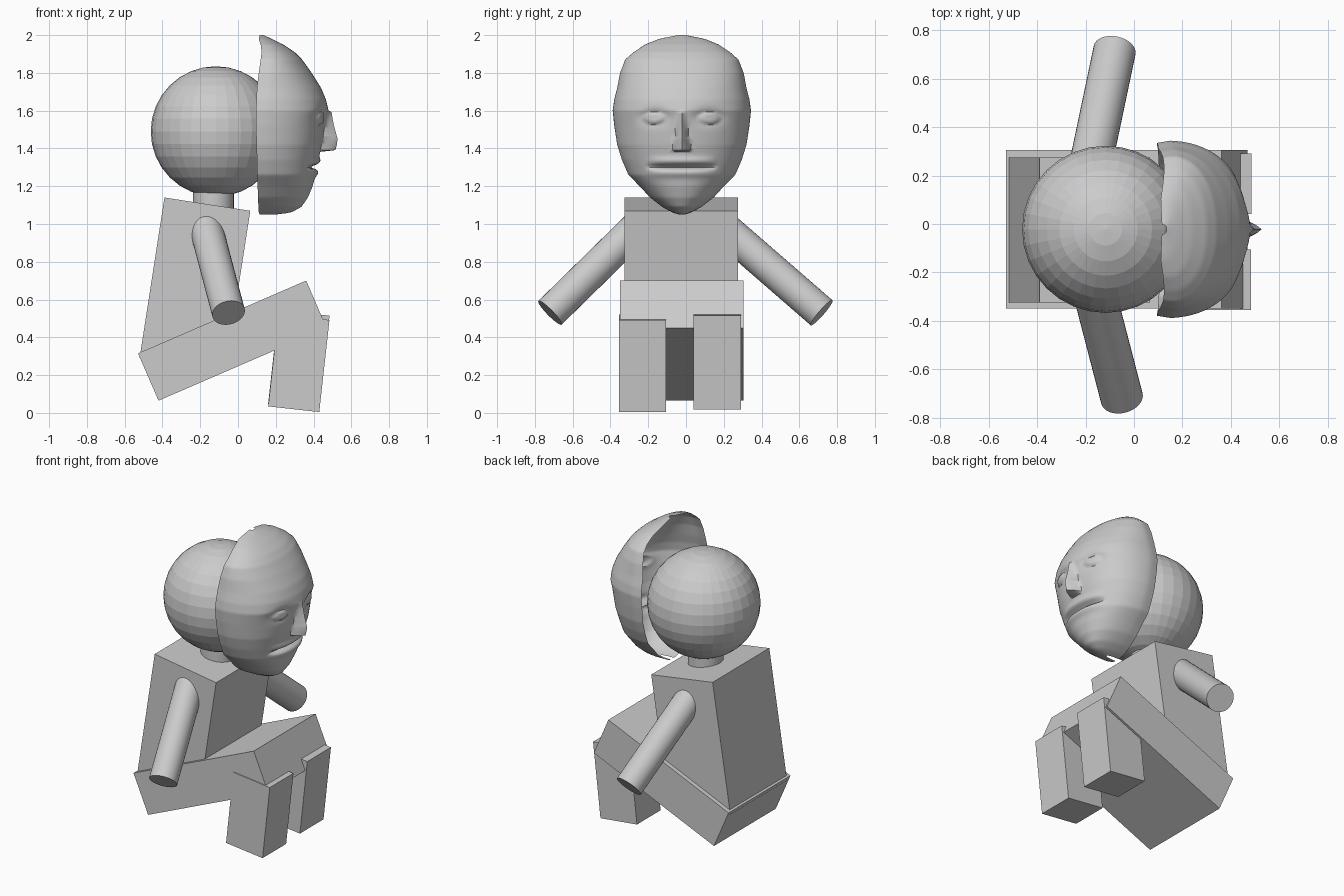
import bpy, math
from math import exp, sin, cos, pi, radians
from mathutils import Vector

if "Cube" in bpy.data.objects:
    bpy.data.objects.remove(bpy.data.objects["Cube"])

MID = -0.022  # body centre line in y


def box(name, centre, size, tilt):
    bpy.ops.mesh.primitive_cube_add(size=1, location=centre, rotation=(0, radians(tilt), 0))
    ob = bpy.context.object
    ob.name = name
    ob.scale = size
    return ob


def rod(name, a, b, radius):
    a, b = Vector(a), Vector(b)
    bpy.ops.mesh.primitive_cylinder_add(vertices=32, radius=radius, depth=(b - a).length,
                                        location=(a + b) / 2)
    ob = bpy.context.object
    ob.name = name
    ob.rotation_euler = (b - a).to_track_quat('Z', 'Y').to_euler()
    bpy.ops.object.shade_smooth_by_angle(angle=radians(40))
    return ob


def lerp_table(table, z):
    for (z0, *a), (z1, *b) in zip(table, table[1:]):
        if z <= z1:
            t = max(0, (z - z0) / (z1 - z0))
            return [p + (q - p) * t for p, q in zip(a, b)]
    return list(table[-1][1:])


# Seated body
box("torso", (-0.228, -0.025, 0.68), (0.46, 0.60, 0.86), 8.8)
box("thighs", (-0.03, MID, 0.3825), (0.97, 0.655, 0.273), -23.4)
box("lower_leg_right", (0.322, -0.23, 0.263), (0.272, 0.25, 0.49), 6.3)
box("lower_leg_left", (0.322, 0.166, 0.281), (0.272, 0.25, 0.50), 6.3)

# Arms run from inside the shoulders to the open hands' ends
rod("arm_right", (-0.185, -0.20, 1.04), (-0.05, -0.72, 0.53), 0.088)
rod("arm_left", (-0.193, 0.18, 0.997), (-0.08, 0.718, 0.53), 0.088)

# Neck and ball head
rod("neck", (-0.13, MID, 1.0), (-0.13, MID, 1.22), 0.108)
bpy.ops.mesh.primitive_uv_sphere_add(segments=32, ring_count=16, radius=0.345,
                                     location=(-0.117, MID, 1.49))
bpy.context.object.name = "head"

# Mask outline: height, half width, front x, rim x
OUTLINE = [
    (1.05, 0.015, 0.20, 0.115), (1.06, 0.05, 0.28, 0.11), (1.09, 0.105, 0.335, 0.108),
    (1.14, 0.17, 0.37, 0.106), (1.20, 0.225, 0.395, 0.104), (1.26, 0.285, 0.41, 0.102),
    (1.34, 0.32, 0.425, 0.10), (1.42, 0.345, 0.445, 0.098), (1.52, 0.36, 0.46, 0.095),
    (1.60, 0.368, 0.48, 0.095), (1.66, 0.36, 0.465, 0.098), (1.72, 0.345, 0.44, 0.10),
    (1.80, 0.33, 0.39, 0.11), (1.87, 0.305, 0.34, 0.12), (1.91, 0.26, 0.30, 0.125),
    (1.95, 0.20, 0.24, 0.12), (1.98, 0.125, 0.18, 0.11), (2.0, 0.02, 0.135, 0.115)]


def bump(d, width):
    return exp(-(d / width) ** 2)


def features(y, z):
    """Forward offset of the face at a point"""
    off = 0
    # nose wedge, widening and rising to a flat underside
    if 1.385 <= z <= 1.60:
        t = (1.60 - z) / 0.215
        half = 0.018 + 0.034 * t ** 1.5
        rise = min(0.078, 0.015 + 0.09 * t)
        off += rise * max(0, 1 - (abs(y) / half) ** 1.6)
    # eye sockets with bulging eyes
    for side in (-1, 1):
        e = y - side * 0.148
        off -= 0.03 * bump(e, 0.075) * bump(z - 1.57, 0.04)
        r = (e / 0.056) ** 2 + ((z - 1.56) / 0.032) ** 2
        if r < 1:
            off += 0.028 * math.sqrt(1 - r)
    # lips and mouth slit
    fade = max(0, 1 - (abs(y) / 0.19) ** 4)
    off += 0.012 * fade * (bump(z - 1.335, 0.018) + bump(z - 1.27, 0.022))
    off -= 0.035 * fade * bump(z - 1.302, 0.01)
    return off


# Open-backed face mask
ROWS, COLS = 110, 72
verts, faces = [], []
for i in range(ROWS + 1):
    u = i / ROWS
    z = 1.05 + 0.95 * (0.8 * u + 0.2 * (1 - cos(pi * u)) / 2)
    w, front, rim = lerp_table(OUTLINE, z)
    for j in range(COLS + 1):
        a = pi * (j / COLS - 0.5)
        y = w * math.copysign(abs(sin(a)) ** 0.95, a)
        x = rim + (front - rim) * max(0, cos(a)) ** 0.78
        # rim curls slightly inward
        y *= 1 - 0.03 * max(0, 1 - (x - rim) / 0.06)
        x += features(y, z) * max(0, cos(a))
        verts.append((x, y + MID, z))
for i in range(ROWS):
    for j in range(COLS):
        k = i * (COLS + 1) + j
        faces.append((k, k + 1, k + COLS + 2, k + COLS + 1))
mesh = bpy.data.meshes.new("face_mask")
mesh.from_pydata(verts, [], faces)
mask = bpy.data.objects.new("face_mask", mesh)
bpy.context.collection.objects.link(mask)
bpy.ops.object.select_all(action='DESELECT')
mask.select_set(True)
bpy.context.view_layer.objects.active = mask
bpy.ops.object.shade_smooth_by_angle(angle=radians(50))
